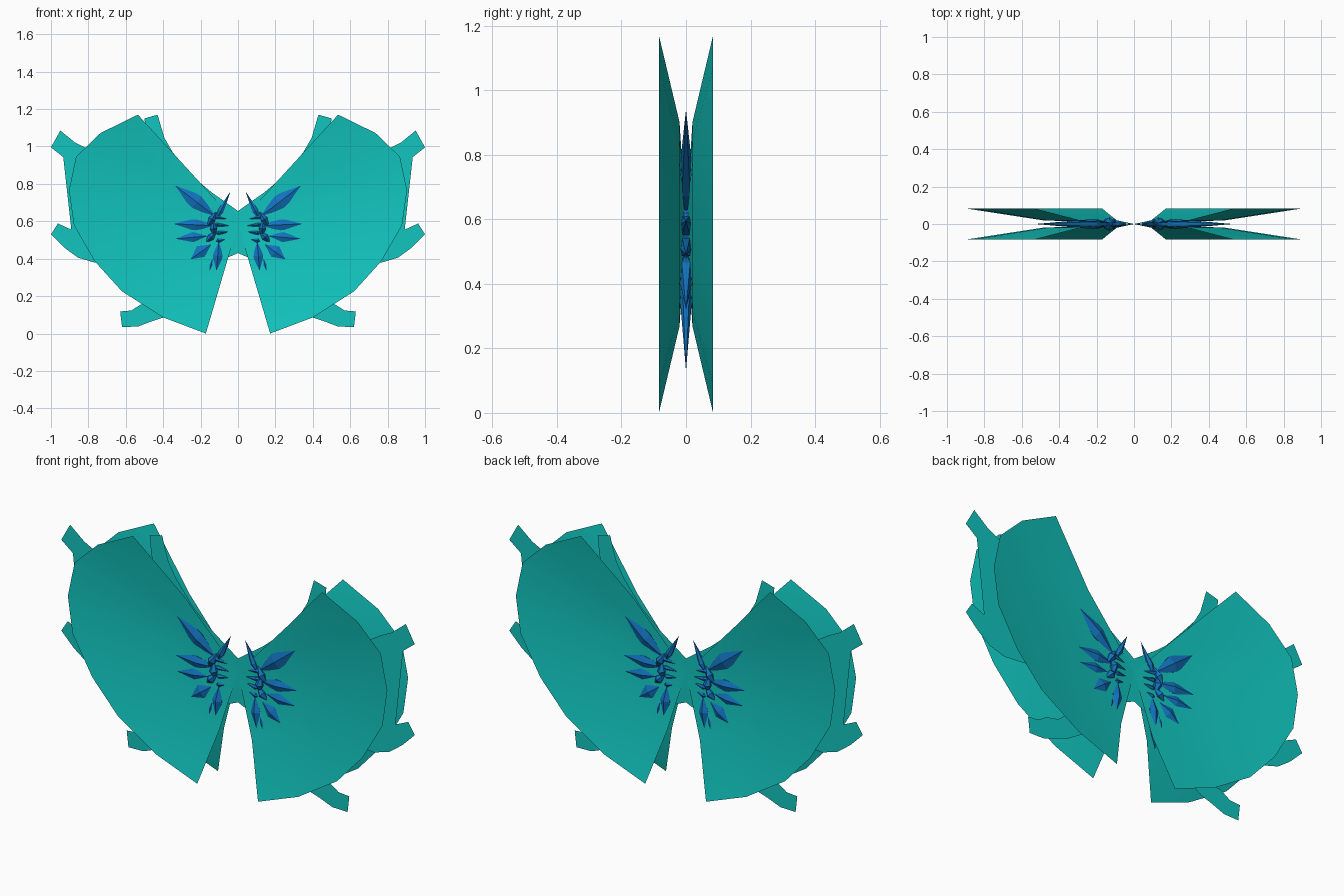
import bpy, bmesh, math
from mathutils import Vector


def material(name, rgb):
    m = bpy.data.materials.new(name)
    m.diffuse_color = (*rgb, 1)
    return m


TEAL = material("teal", (0.006, 0.56, 0.52))
BLUE = material("blue", (0.006, 0.17, 0.52))


def finish(bm, name, mat, smooth=False):
    me = bpy.data.meshes.new(name)
    bm.to_mesh(me)
    bm.free()
    me.materials.append(mat)
    for p in me.polygons:
        p.use_smooth = smooth
    ob = bpy.data.objects.new(name, me)
    bpy.context.collection.objects.link(ob)
    return ob


HUB = Vector((0, 0, 0.585))
RIM = [(0.535, 1.17), (0.735, 1.072), (0.866, 0.945), (0.904, 0.765), (0.877, 0.578),
       (0.765, 0.385), (0.62, 0.225), (0.40, 0.086), (0.172, 0.0)]


# Flared fan sheet: apex at the hub, shallow middle ring, steep outer rim
def wing_sheet(name, side, face):
    bm = bmesh.new()
    hub = bm.verts.new(HUB)
    rings = []
    for frac, depth in ((0.54, 0.02), (1.0, 0.084)):
        rings.append([bm.verts.new((side * x * frac, face * depth, HUB.z + (z - HUB.z) * frac))
                      for x, z in RIM])
    mid, rim = rings
    for i in range(len(RIM) - 1):
        bm.faces.new((hub, mid[i], mid[i + 1]))
        bm.faces.new((mid[i], rim[i], rim[i + 1], mid[i + 1]))
    bm.normal_update()
    for f in bm.faces:
        if f.normal.y * face < 0:
            f.normal_flip()
    finish(bm, name, TEAL, True)


# Flat middle web with four hooked ribbons on each side
WEB = [(0, 0.655), (0.14, 0.754), (0.25, 0.845), (0.35, 0.97), (0.41, 1.075), (0.43, 1.17),
       (0.50, 1.15), (0.49, 1.05), (0.43, 0.92), (0.33, 0.78), (0.25, 0.68),
       (0.40, 0.73), (0.55, 0.80), (0.70, 0.91), (0.80, 0.985), (0.87, 1.02), (0.95, 1.085),
       (1.0, 0.995), (0.93, 0.94), (0.877, 0.888), (0.75, 0.77), (0.55, 0.66), (0.33, 0.58),
       (0.55, 0.51), (0.75, 0.50), (0.89, 0.545), (0.963, 0.588),
       (1.0, 0.53), (0.93, 0.46), (0.856, 0.406), (0.77, 0.38), (0.55, 0.40), (0.30, 0.46),
       (0.32, 0.34), (0.37, 0.24), (0.45, 0.17), (0.52, 0.155), (0.57, 0.123), (0.63, 0.118),
       (0.62, 0.035), (0.535, 0.037), (0.465, 0.064), (0.40, 0.085), (0.28, 0.16),
       (0.17, 0.28), (0.07, 0.40), (0, 0.43)]


def web(name, side):
    bm = bmesh.new()
    bm.faces.new([bm.verts.new((side * x, 0, z)) for x, z in WEB])
    bmesh.ops.triangulate(bm, faces=bm.faces[:])
    finish(bm, name, TEAL)


# Faceted shard: base and tip in the xz plane, widest part at a given fraction
def add_shard(bm, side, base, tip, frac, width, depth, sides=6):
    a = Vector((side * base[0], 0, base[1]))
    b = Vector((side * tip[0], 0, tip[1]))
    axis = (b - a).normalized()
    across = axis.cross(Vector((0, 1, 0)))
    mid = a.lerp(b, frac)
    ring = []
    for i in range(sides):
        t = 2 * math.pi * i / sides + math.pi / 2
        ring.append(bm.verts.new(mid + across * width * math.cos(t)
                                 + Vector((0, depth * math.sin(t), 0))))
    va, vb = bm.verts.new(a), bm.verts.new(b)
    for i in range(sides):
        j = (i + 1) % sides
        bm.faces.new((va, ring[j], ring[i]))
        bm.faces.new((vb, ring[i], ring[j]))


SHARDS = [
    # base, tip, widest fraction, half width, half depth
    ((0.10, 0.61), (0.53, 0.94), 0.28, 0.045, 0.026),
    ((0.12, 0.60), (0.04, 0.76), 0.35, 0.018, 0.020),
    ((0.10, 0.575), (0.52, 0.595), 0.30, 0.034, 0.024),
    ((0.12, 0.525), (0.52, 0.49), 0.30, 0.032, 0.024),
    ((0.11, 0.50), (0.36, 0.32), 0.35, 0.042, 0.026),
    ((0.10, 0.52), (0.125, 0.22), 0.35, 0.030, 0.028),
    ((0.12, 0.47), (0.20, 0.13), 0.30, 0.022, 0.020),
    # short inner spikes
    ((0.15, 0.63), (0.045, 0.61), 0.30, 0.014, 0.016),
    ((0.14, 0.585), (0.04, 0.575), 0.30, 0.012, 0.018),
    ((0.13, 0.535), (0.04, 0.545), 0.30, 0.012, 0.018),
    ((0.13, 0.49), (0.045, 0.51), 0.30, 0.014, 0.016),
    # chunky core pieces forming an arc
    ((0.11, 0.66), (0.17, 0.56), 0.5, 0.022, 0.032),
    ((0.135, 0.61), (0.125, 0.51), 0.5, 0.022, 0.038),
    ((0.11, 0.55), (0.18, 0.48), 0.5, 0.022, 0.034),
]

for side, label in ((-1, "left"), (1, "right")):
    wing_sheet(label + "_front_wing_sheet", side, -1)
    wing_sheet(label + "_back_wing_sheet", side, 1)
    web(label + "_ribbon_web", side)
    bm = bmesh.new()
    for shard in SHARDS:
        add_shard(bm, side, *shard)
    bmesh.ops.recalc_face_normals(bm, faces=bm.faces[:])
    finish(bm, label + "_crystal_cluster", BLUE)
